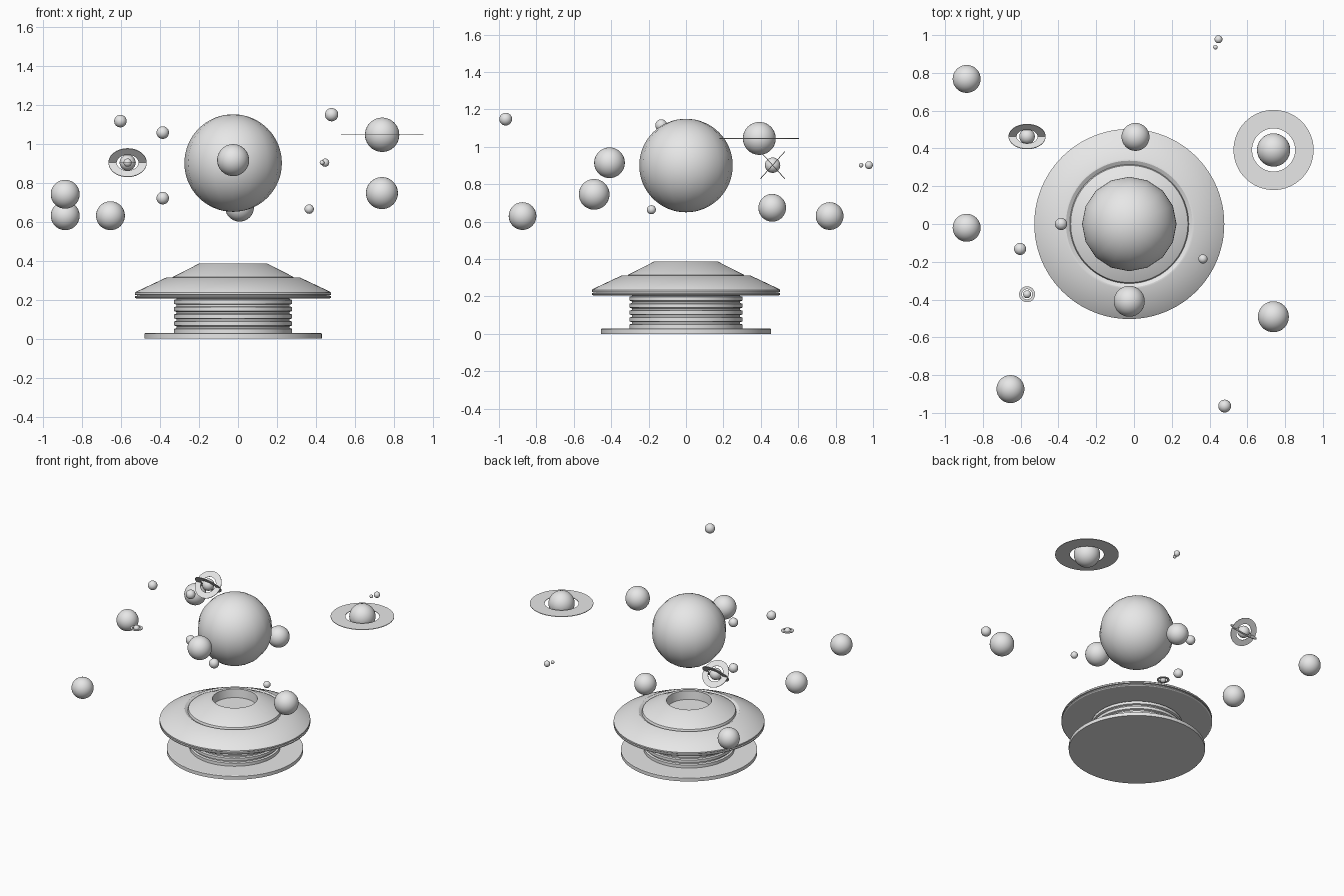
import bpy, bmesh, math
from mathutils import Matrix

if "Cube" in bpy.data.objects:
    bpy.data.objects.remove(bpy.data.objects["Cube"], do_unlink=True)

grey = bpy.data.materials.new("light_grey")
grey.use_nodes = True
grey.diffuse_color = (0.8, 0.8, 0.8, 1)
grey.node_tree.nodes["Principled BSDF"].inputs["Base Color"].default_value = (0.8, 0.8, 0.8, 1)


def finish(name, bm, loc, tilt=0):
    bmesh.ops.recalc_face_normals(bm, faces=bm.faces)
    mesh = bpy.data.meshes.new(name)
    bm.to_mesh(mesh)
    bm.free()
    mesh.materials.append(grey)
    ob = bpy.data.objects.new(name, mesh)
    ob.location = loc
    ob.rotation_euler.x = math.radians(tilt)
    bpy.context.collection.objects.link(ob)
    bpy.ops.object.select_all(action="DESELECT")
    ob.select_set(True)
    bpy.context.view_layer.objects.active = ob
    bpy.ops.object.shade_smooth_by_angle(angle=math.radians(30))
    return ob


def lathe(name, profile, loc, tilt=0, closed=False, segs=64):
    """Spin an (r, z) profile round the z axis."""
    bm = bmesh.new()
    verts = [bm.verts.new((r, 0, z)) for r, z in profile]
    edges = [bm.edges.new(p) for p in zip(verts, verts[1:])]
    if closed:
        edges.append(bm.edges.new((verts[-1], verts[0])))
    bmesh.ops.spin(bm, geom=verts + edges, cent=(0, 0, 0), axis=(0, 0, 1),
                   angle=math.tau, steps=segs, use_duplicate=False)
    bmesh.ops.remove_doubles(bm, verts=bm.verts, dist=1e-5)
    return finish(name, bm, loc, tilt)


def ball(name, loc, radius, segs=32, rings=20):
    bm = bmesh.new()
    bmesh.ops.create_uvsphere(bm, u_segments=segs, v_segments=rings, radius=radius)
    return finish(name, bm, loc)


def ring(name, loc, inner, outer, tilt=0):
    t = 0.002
    return lathe(name, [(inner, -t), (outer, -t), (outer, t), (inner, t)], loc, tilt, True)


# Stand: foot plate, ribbed column, saucer-shaped top with a recess
axis = (-0.025, 0, 0)
lathe("foot_plate", [(0, 0), (0.455, 0), (0.455, 0.025), (0.45, 0.028), (0, 0.028)], axis)

column = [(0, 0.005), (0.303, 0.005)]
for i in range(5):
    z = 0.03 + i * 0.037
    column += [(0.303, z), (0.303, z + 0.02), (0.29, z + 0.024), (0.29, z + 0.033)]
column += [(0.29, 0.215), (0, 0.215)]
lathe("ribbed_column", column, axis)

lathe("saucer_top", [
    (0, 0.205), (0.495, 0.205), (0.503, 0.21), (0.503, 0.217), (0.494, 0.219),
    (0.494, 0.223), (0.503, 0.225), (0.503, 0.235), (0.498, 0.24),
    (0.345, 0.312), (0.335, 0.312), (0.315, 0.3), (0.31, 0.316),
    (0.172, 0.386), (0.15, 0.386), (0.145, 0.325), (0, 0.325)], axis, segs=96)

# Large central globe
ball("central_globe", (-0.025, 0, 0.9), 0.25, 16, 32)

# Plain planets and small moons
spheres = {
    "planet_back_right": (-0.886, 0.768, 0.63, 0.074),
    "planet_right": (-0.886, -0.02, 0.74, 0.074),
    "planet_front_right": (-0.654, -0.874, 0.63, 0.074),
    "planet_front_left": (0.738, -0.491, 0.746, 0.082),
    "planet_back": (0.008, 0.461, 0.674, 0.074),
    "planet_front": (-0.025, -0.409, 0.915, 0.082),
    "moon_right": (-0.603, -0.132, 1.115, 0.032),
    "moon_upper": (-0.386, 0, 1.056, 0.032),
    "moon_lower": (-0.386, 0, 0.72, 0.032),
    "moon_left": (0.365, -0.185, 0.664, 0.024),
    "moon_far_front": (0.48, -0.964, 1.148, 0.034),
    "moon_far_back": (0.447, 0.978, 0.902, 0.021),
    "moonlet_far_back": (0.431, 0.936, 0.902, 0.012),
}
for name, (x, y, z, r) in spheres.items():
    ball(name, (x, y, z), r)

# Large ringed planet
big = (0.739, 0.392, 1.045)
ball("ringed_planet", big, 0.088)
ring("ringed_planet_ring", big, 0.114, 0.212)

# Planet with two crossed rings
crossed = (-0.566, 0.463, 0.902)
ball("crossed_ring_planet", crossed, 0.041)
for side, tilt in (("a", 48), ("b", -48)):
    ring("crossed_ring_" + side, crossed, 0.056, 0.098, tilt)

# Small ringed planet
small = (-0.566, -0.372, 0.902)
ball("small_ringed_planet", small, 0.021)
ring("small_planet_ring", small, 0.027, 0.042)
